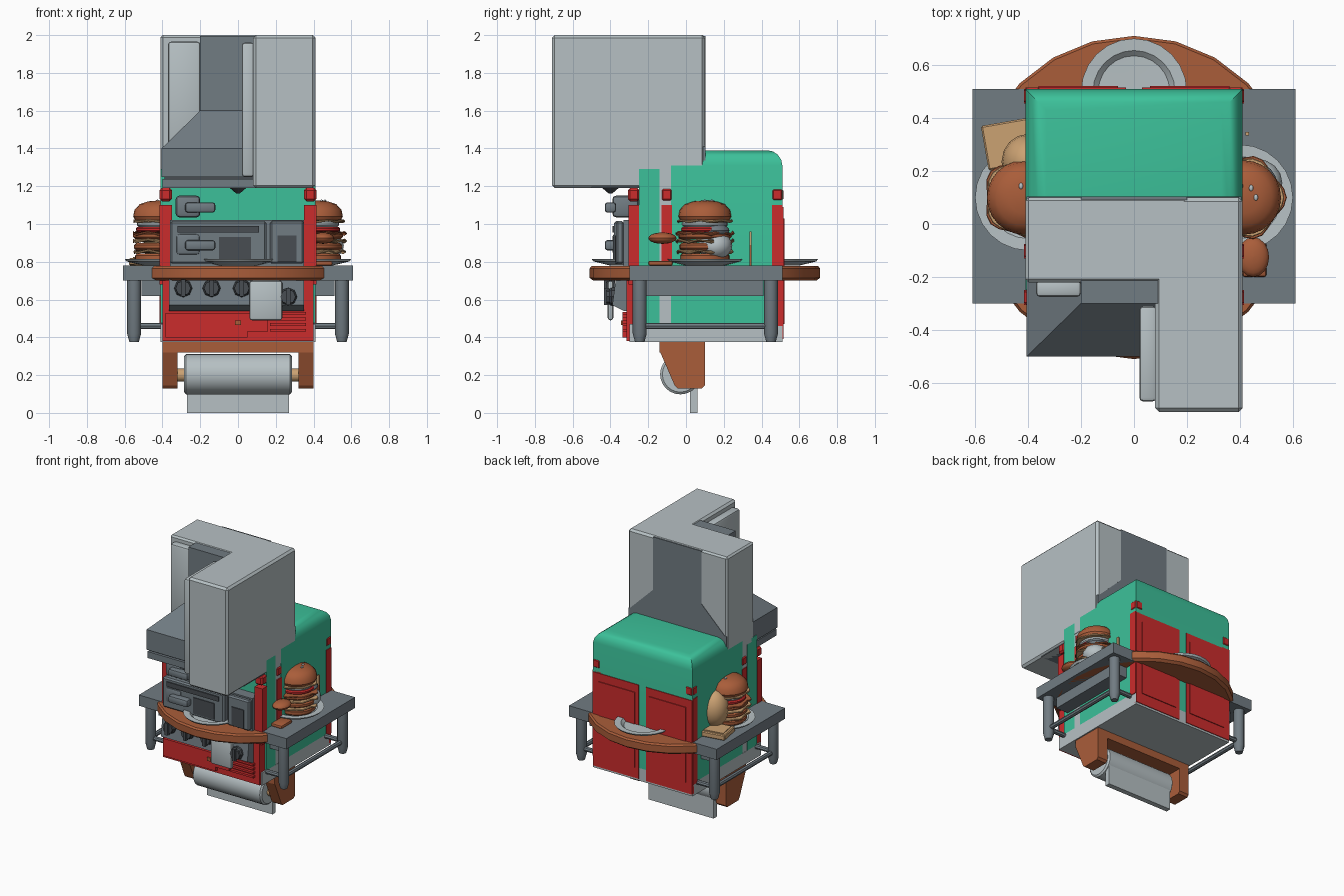
import bpy, bmesh, math, random
from mathutils import Vector

if "Cube" in bpy.data.objects:
    bpy.data.objects.remove(bpy.data.objects["Cube"])
random.seed(3)

def mat(name, r, g, b):
    m = bpy.data.materials.new(name)
    m.diffuse_color = (r, g, b, 1)
    m.use_nodes = True
    m.node_tree.nodes["Principled BSDF"].inputs["Base Color"].default_value = m.diffuse_color
    return m
GREEN = mat("mint_green", .045, .53, .32)
RED = mat("red", .60, .025, .025)
PALE = mat("pale_grey", .47, .53, .55)
GREY = mat("steel_grey", .165, .20, .225)
DARK = mat("dark_grey", .065, .075, .085)
BROWN = mat("wood_brown", .40, .11, .042)
TAN = mat("tan", .60, .36, .17)

def finish(name, bm, m, smooth=True):
    bmesh.ops.recalc_face_normals(bm, faces=bm.faces)
    me = bpy.data.meshes.new(name)
    bm.to_mesh(me)
    bm.free()
    ob = bpy.data.objects.new(name, me)
    bpy.context.collection.objects.link(ob)
    me.materials.append(m)
    if smooth:
        bpy.ops.object.select_all(action='DESELECT')
        ob.select_set(True)
        bpy.context.view_layer.objects.active = ob
        bpy.ops.object.shade_smooth_by_angle(angle=math.radians(32))
    return ob

def box(name, x, y, z, m, bevel=0, seg=1, top_only=False):
    bm = bmesh.new()
    bmesh.ops.create_cube(bm, size=1)
    for v in bm.verts:
        v.co = Vector([(a[0] + a[1]) / 2 + c * (a[1] - a[0]) for a, c in zip((x, y, z), v.co)])
    if bevel:
        zt = max(z) - 1e-4
        es = [e for e in bm.edges if not top_only or all(v.co.z > zt for v in e.verts)]
        bmesh.ops.bevel(bm, geom=es, offset=bevel, segments=seg, profile=.5, affect='EDGES')
    return finish(name, bm, m, bevel > 0 and seg > 1)

def prism(name, pts, x, m):
    """Side profile in (y, z), extruded along x."""
    bm = bmesh.new()
    f = bm.faces.new([bm.verts.new((x[0], p[0], p[1])) for p in pts])
    r = bmesh.ops.extrude_face_region(bm, geom=[f])
    for v in r['geom']:
        if isinstance(v, bmesh.types.BMVert):
            v.co.x = x[1]
    return finish(name, bm, m, False)

def lathe(name, prof, loc, m, seg=24, axis='Z', wave=0, stretch=(1, 1, 1)):
    """Spin an (r, h) profile round an axis; wave ripples the outer edge."""
    bm = bmesh.new()
    rings = []
    for r, h in prof:
        ring = []
        for i in range(seg):
            a = 2 * math.pi * (i + .0) / seg
            rr = r * (1 + (wave * math.sin(5 * a) if wave else 0))
            hh = h + (wave * .1 * math.cos(7 * a) if wave else 0)
            p = (rr * math.sin(a) * stretch[0], rr * math.cos(a) * stretch[1], hh * stretch[2])
            p = {'Z': p, 'X': (p[2], p[0], p[1]), 'Y': (p[0], -p[2], p[1])}[axis]
            ring.append(bm.verts.new(Vector(p) + Vector(loc)))
        rings.append(ring)
    for a, b in zip(rings, rings[1:]):
        for i in range(seg):
            j = (i + 1) % seg
            bm.faces.new((a[i], a[j], b[j], b[i]))
    bm.faces.new(rings[0])
    bm.faces.new(rings[-1])
    return finish(name, bm, m)

def ball(name, loc, s, m):
    prof = [(max(.02, math.sin(t * math.pi / 10)), -math.cos(t * math.pi / 10)) for t in range(11)]
    return lathe(name, prof, loc, m, 16, stretch=s)

# fridge: green body and door, pale seal and base
box("fridge_body", (-.41, .41), (-.08, .51), (.47, 1.39), GREEN, .08, 4, True)
box("fridge_door", (-.41, .41), (-.25, -.14), (.47, 1.29), GREEN)
box("fridge_seal", (-.408, .408), (-.14, -.08), (.47, 1.29), PALE)
box("fridge_base", (-.41, .41), (-.30, .51), (.375, .47), PALE)
for i, z in enumerate((1.09, .89)):
    box(f"fridge_handle_{i}", (-.33, -.20), (-.39, -.25), (z - .055, z + .06), GREY, .02, 2)
    box(f"fridge_lever_{i}", (-.28, -.12), (-.43, -.37), (z - .03, z + .025), GREY, .015, 2)

# red posts with caps on every side, panels front and back
for s in (-1, 1):
    for i, y in enumerate((-.305, -.13, .455)):
        xs = sorted((s * .35, s * .415))
        box(f"red_post_{i}", xs, (y, y + .055), (.68 if i < 2 else .46, 1.10), RED)
        box(f"red_post_cap_{i}", xs, (y - .003, y + .06), (1.12, 1.19), RED, .012)
    box("red_back_panel", sorted((s * .03, s * .41)), (.49, .515), (.39, 1.09), RED)
    box("red_back_inset", sorted((s * .06, s * .36)), (.515, .521), (.47, 1.03), RED)
box("red_front_panel", (-.40, .40), (-.315, -.25), (.38, .72), RED)
box("red_drawer", (-.385, .05), (-.335, -.31), (.40, .53), RED)
box("red_drawer_step", (.05, .16), (-.335, -.31), (.43, .53), RED)
for i in range(4):
    box(f"red_vent_slat_{i}", (.17, .36), (-.335, -.31), (.43 + i * .03, .445 + i * .03), RED)
box("drawer_knob", (-.015, .015), (-.345, -.33), (.465, .49), BROWN)

# oven: upper door, side panel, sloped control panel and knobs
box("oven_body", (-.36, .35), (-.33, -.25), (.60, 1.02), GREY)
box("oven_door", (-.36, .15), (-.38, -.33), (.79, 1.015), GREY, .01)
box("oven_slot", (-.32, .11), (-.388, -.38), (.955, .99), DARK)
box("oven_window", (-.10, .07), (-.386, -.38), (.81, .93), DARK)
box("oven_side_panel", (.17, .35), (-.37, -.33), (.79, 1.015), GREY, .01)
box("oven_side_recess", (.21, .31), (-.377, -.37), (.80, .94), DARK)
prism("control_panel", [(-.25, .54), (-.33, .54), (-.39, .57), (-.37, .72), (-.25, .72)], (-.365, .35), GREY)
KNOB = [(.048, 0), (.048, .02), (.04, .03), (.04, .045)]
def knob(x, y, z):
    lathe("knob", KNOB, (x, y, z), DARK, 8, 'Y')
    box("knob_grip", (x - .012, x + .012), (y - .06, y - .03), (z - .045, z + .045), DARK)
for x, z in ((-.29, .66), (-.14, .66), (.02, .66), (.265, .615)):
    knob(x, -.375, z)
box("tea_towel", (.06, .235), (-.415, -.385), (.49, .70), PALE, .014, 2)

# range hood: box, tapered funnel and chimney
box("hood_upper_slab", (-.405, .405), (-.50, .10), (1.25, 1.40), GREY)
box("hood_gap", (-.39, .39), (-.48, .09), (1.23, 1.26), DARK)
box("hood_lower_slab", (-.40, .40), (-.50, .10), (1.19, 1.238), GREY)
lathe("hood_lamp", [(.045, 0), (.01, -.03)], (0, -.40, 1.192), DARK, 8)
bm = bmesh.new()
lo = [bm.verts.new(p) for p in ((-.405, -.5, 1.4), (.405, -.5, 1.4), (.405, .103, 1.4), (-.405, .103, 1.4))]
hi = [bm.verts.new(p) for p in ((-.2, -.3, 1.6), (.2, -.3, 1.6), (.2, .103, 1.6), (-.2, .103, 1.6))]
for i in range(4):
    bm.faces.new((lo[i], lo[(i + 1) % 4], hi[(i + 1) % 4], hi[i]))
bm.faces.new(lo)
bm.faces.new(hi)
finish("hood_funnel", bm, GREY, False)
box("hood_chimney", (-.2, .2), (-.30, .103), (1.6, 1.995), GREY)
box("hood_back", (-.405, .405), (.09, .103), (1.19, 1.41), GREY)

# L-shaped corner wall cabinet
box("wall_cabinet_left", (-.41, .2), (-.22, .10), (1.25, 2), PALE, .012)
box("wall_cabinet_right", (.08, .41), (-.71, .10), (1.19, 2), PALE, .015)
box("wall_door_left", (-.37, -.2), (-.275, -.21), (1.38, 1.965), PALE, .015, 2)
box("wall_door_right", (.02, .085), (-.67, -.31), (1.25, 1.96), PALE, .015, 2)

# steel work table
for s in (-1, 1):
    box("worktop", sorted((s * .38, s * .61)), (-.30, .51), (.70, .78), GREY)
    box("apron", sorted((s * .38, s * .51)), (-.21, .41), (.62, .70), GREY)
    for y in (-.245, .45):
        lathe("table_leg", [(.025, .375), (.037, .42), (.037, .70)], (s * .55, y, 0), GREY, 12)
        lathe("table_cross_rail", [(.017, .38), (.017, .55)], (0, y, .46), GREY, 8, 'X', stretch=(1, 1, s))
    lathe("table_side_rail", [(.017, -.45), (.017, .245)], (s * .55, 0, .46), GREY, 8, 'Y')

# round wooden table with four plates
lathe("round_table", [(.59, .70), (.61, .715), (.61, .765), (.60, .777)], (0, .1, 0), BROWN, 24)
PLATE = [(.10, 0), (.19, .022), (.20, .035), (.155, .033), (.135, .014), (.01, .012)]
for x, y in ((.4, .1), (-.4, .1), (0, .5), (0, -.3)):
    lathe("plate", PLATE, (x, y, .78), PALE, 24)

# stacked burgers: (radius, bottom, top, colour, ripple)
LAYERS = [(.13, .80, .845, BROWN, 0), (.145, .848, .858, TAN, .08), (.135, .86, .90, BROWN, 0),
          (.15, .905, .915, TAN, .08), (.14, .92, .955, BROWN, 0), (.125, .958, .985, RED, 0),
          (.15, .945, .955, BROWN, .08), (.12, .985, 1.015, PALE, 0), (.145, 1.01, 1.02, TAN, .05)]
for s in (-1, 1):
    cx = s * .415
    for i, (r, a, b, m, w) in enumerate(LAYERS):
        e = min(.012, (b - a) * .3)
        lathe(f"burger_layer_{i}", [(r - e, a), (r, a + e), (r, b - e), (r - e, b)], (cx, .1, 0), m, 28, wave=w)
    lathe("burger_top_bun", [(.13, 1.02), (.14, 1.04), (.133, 1.075), (.105, 1.105), (.06, 1.12), (.01, 1.124)],
          (cx, .1, 0), BROWN, 24)
    for i in range(9):
        a = i * 2.4
        r = .045 + .07 * (i % 3) / 2
        z = 1.124 - 1.5 * max(0, r - .04) ** 1.35
        ball("sesame_seed", (cx + r * math.cos(a), .1 + r * math.sin(a), z), (.008, .012, .006), PALE)

# side food: egg and ham on the right, loaf and board on the left
ball("egg", (.465, .155, .885), (.095, .09, .075), PALE)
ball("egg_cap", (.46, .15, .965), (.08, .08, .04), GREY)
ball("ham_slice", (.45, -.125, .925), (.06, .075, .03), BROWN)
box("ham_stand", (.41, .50), (-.20, -.07), (.78, .805), BROWN, .01, 2)
box("spoon_handle", (.42, .435), (.335, .348), (.78, .89), BROWN)
box("spoon_tip", (.42, .435), (.335, .348), (.89, .96), TAN)
ball("bread_loaf", (-.40, .235, .93), (.10, .105, .135), TAN)
board = box("cutting_board", (-.11, .11), (-.085, .085), (-.02, .02), TAN, .006)
board.location = (-.455, .305, .80)
board.rotation_euler.z = math.radians(10)
rim = box("cutting_board_inset", (-.09, .09), (-.065, .065), (.02, .025), TAN)
rim.location, rim.rotation_euler = board.location, board.rotation_euler

# paper towel holder under the cabinet
box("towel_holder_bar", (-.40, .40), (-.14, .10), (.32, .375), BROWN)
SIDE = [(-.14, .375), (.10, .375), (.10, .145), (.085, .13), (-.045, .13), (-.06, .145), (-.14, .33)]
for s in (-1, 1):
    prism("towel_holder_bracket", SIDE, sorted((s * .32, s * .40)), BROWN)
lathe("towel_dowel", [(.035, -.33), (.035, .33)], (0, -.03, .20), TAN, 12, 'X')
lathe("paper_roll", [(.095, -.285), (.107, -.275), (.107, .275), (.095, .285)], (0, -.03, .205), PALE, 24, 'X')
box("hanging_sheet", (-.27, .27), (.022, .06), (0, .22), PALE)
